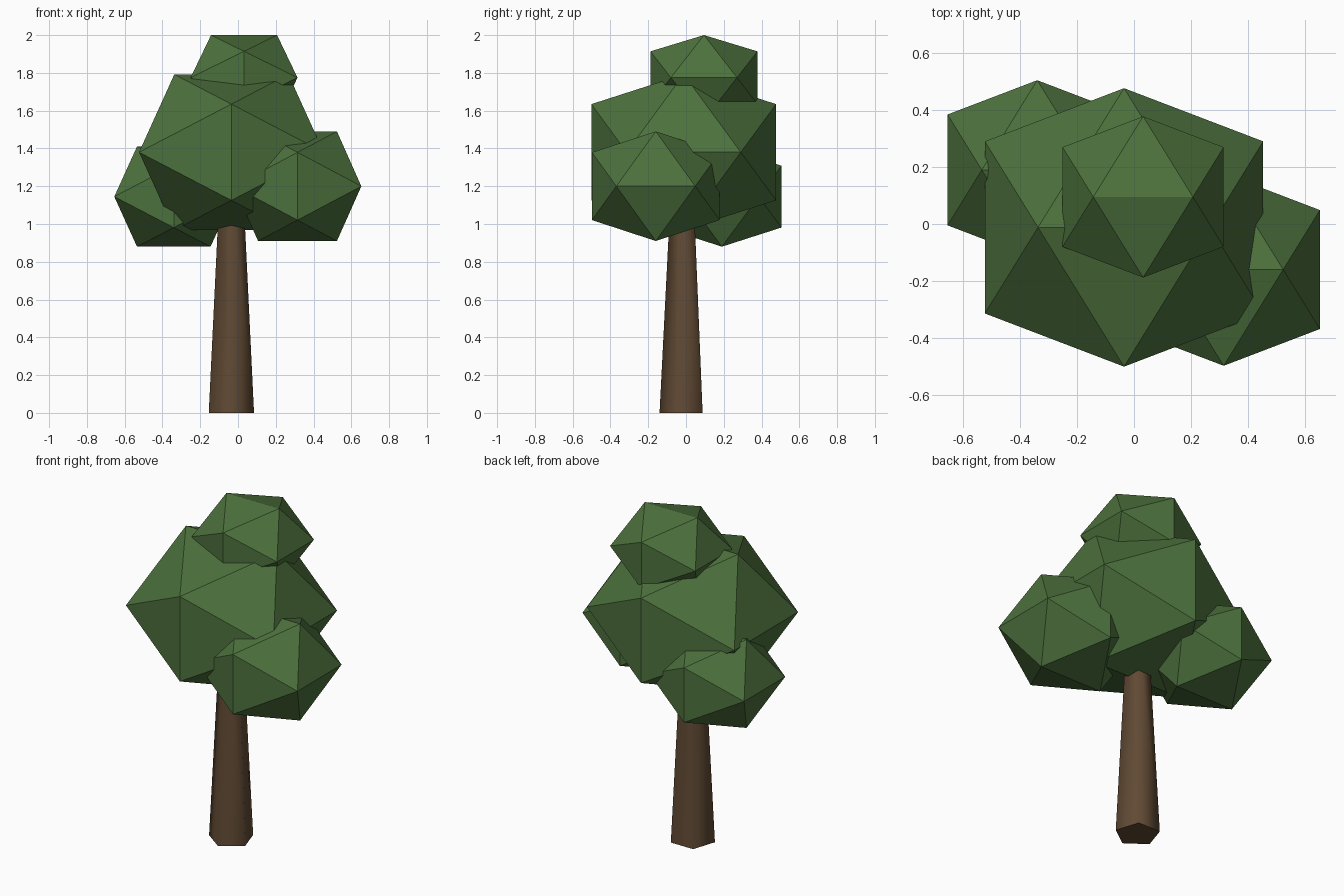
import bpy, bmesh
from math import sqrt, radians

cube = bpy.data.objects.get("Cube")
if cube:
    bpy.data.objects.remove(cube, do_unlink=True)

PHI = (1 + sqrt(5)) / 2


def make_material(name, rgb):
    mat = bpy.data.materials.new(name)
    mat.use_nodes = True
    mat.diffuse_color = (*rgb, 1)
    bsdf = mat.node_tree.nodes["Principled BSDF"]
    bsdf.inputs["Base Color"].default_value = (*rgb, 1)
    bsdf.inputs["Roughness"].default_value = 0.9
    return mat


leaf_green = make_material("leaf green", (0.073, 0.165, 0.046))
bark_brown = make_material("bark brown", (0.118, 0.068, 0.034))


def foliage(name, centre, radius, height):
    """Flattened icosahedron with one edge on top, running along x."""
    bm = bmesh.new()
    for s in (-1, 1):
        for t in (-1, 1):
            short, full = s / PHI, t
            for corner in ((short, 0, full), (0, full, short), (full, short, 0)):
                bm.verts.new((corner[0] * radius, corner[1] * radius, corner[2] * height))
    bmesh.ops.convex_hull(bm, input=bm.verts)
    bmesh.ops.recalc_face_normals(bm, faces=bm.faces)
    mesh = bpy.data.meshes.new(name)
    bm.to_mesh(mesh)
    bm.free()
    mesh.materials.append(leaf_green)
    obj = bpy.data.objects.new(name, mesh)
    obj.location = centre
    bpy.context.collection.objects.link(obj)


# Leaf masses: centre, half width, half height
foliage("main_foliage", (-0.035, -0.012, 1.38), 0.489, 0.412)
foliage("top_foliage", (0.032, 0.095, 1.775), 0.283, 0.225)
foliage("left_foliage", (0.315, -0.16, 1.2), 0.338, 0.29)
foliage("right_foliage", (-0.34, 0.19, 1.145), 0.315, 0.265)

# Tapered five-sided trunk with a corner facing the front
trunk_top = 1.22
bpy.ops.mesh.primitive_cone_add(vertices=5, radius1=0.126, radius2=0.064,
                                depth=trunk_top, location=(-0.035, -0.014, trunk_top / 2),
                                rotation=(0, 0, radians(180)))
trunk = bpy.context.object
trunk.name = "trunk"
trunk.data.materials.append(bark_brown)
bpy.ops.object.shade_smooth_by_angle(angle=radians(80))
